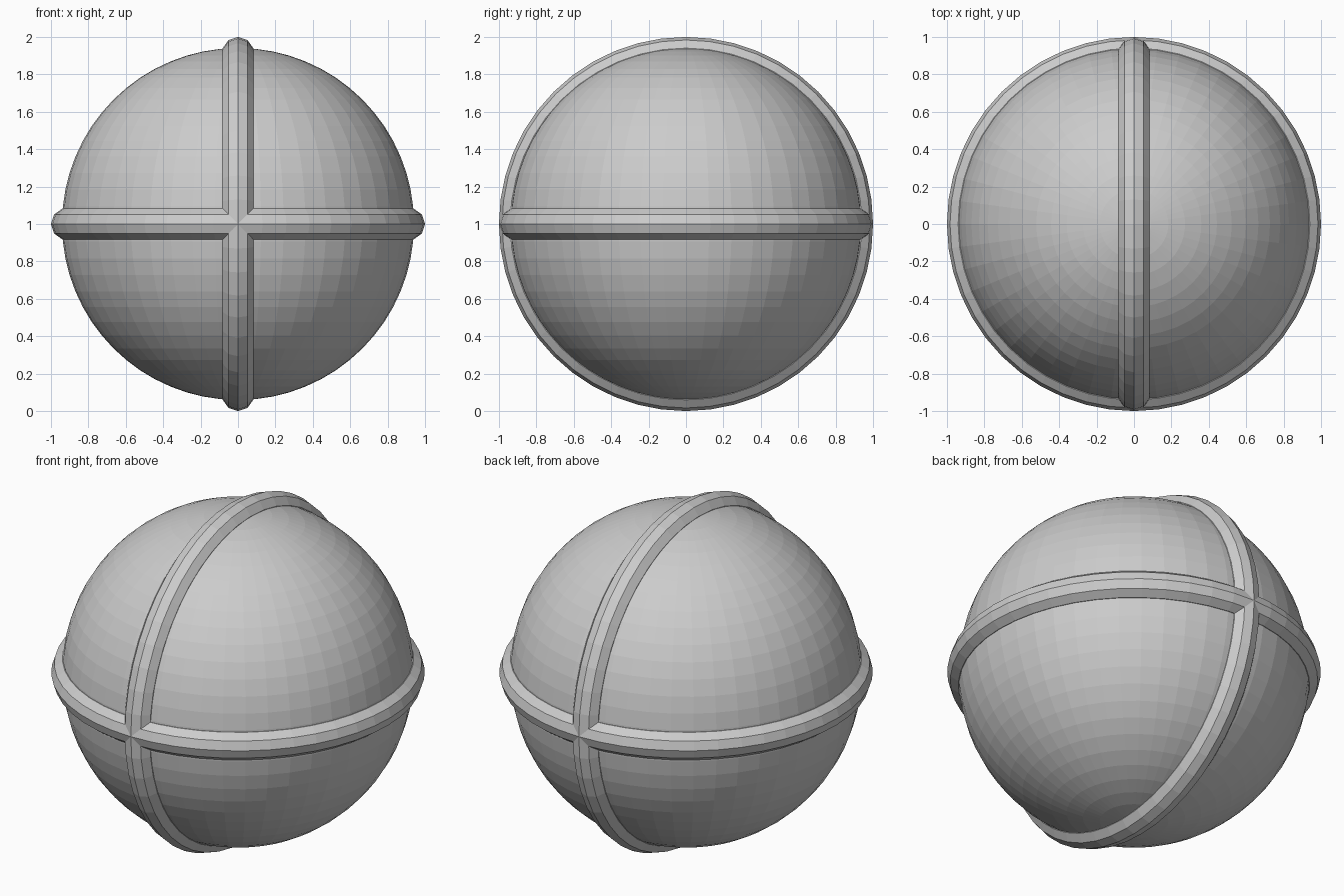
import bpy
from math import radians

if "Cube" in bpy.data.objects:
    bpy.data.objects.remove(bpy.data.objects["Cube"])

CENTRE = (0, 0, 1)
MINOR = 0.086
MAJOR = 1.0 - MINOR


def ring(name, rotation):
    # Flat-shaded band with a ten-sided cross-section
    bpy.ops.mesh.primitive_torus_add(
        major_segments=48, minor_segments=10,
        major_radius=MAJOR, minor_radius=MINOR,
        location=CENTRE, rotation=rotation)
    bpy.context.object.name = name


# Main ball
bpy.ops.mesh.primitive_uv_sphere_add(
    segments=48, ring_count=32, radius=0.941, location=CENTRE)
bpy.context.object.name = "ball"

# Raised bands: one around the equator, one over the poles
ring("equator_band", (0, 0, 0))
ring("vertical_band", (0, radians(90), 0))
